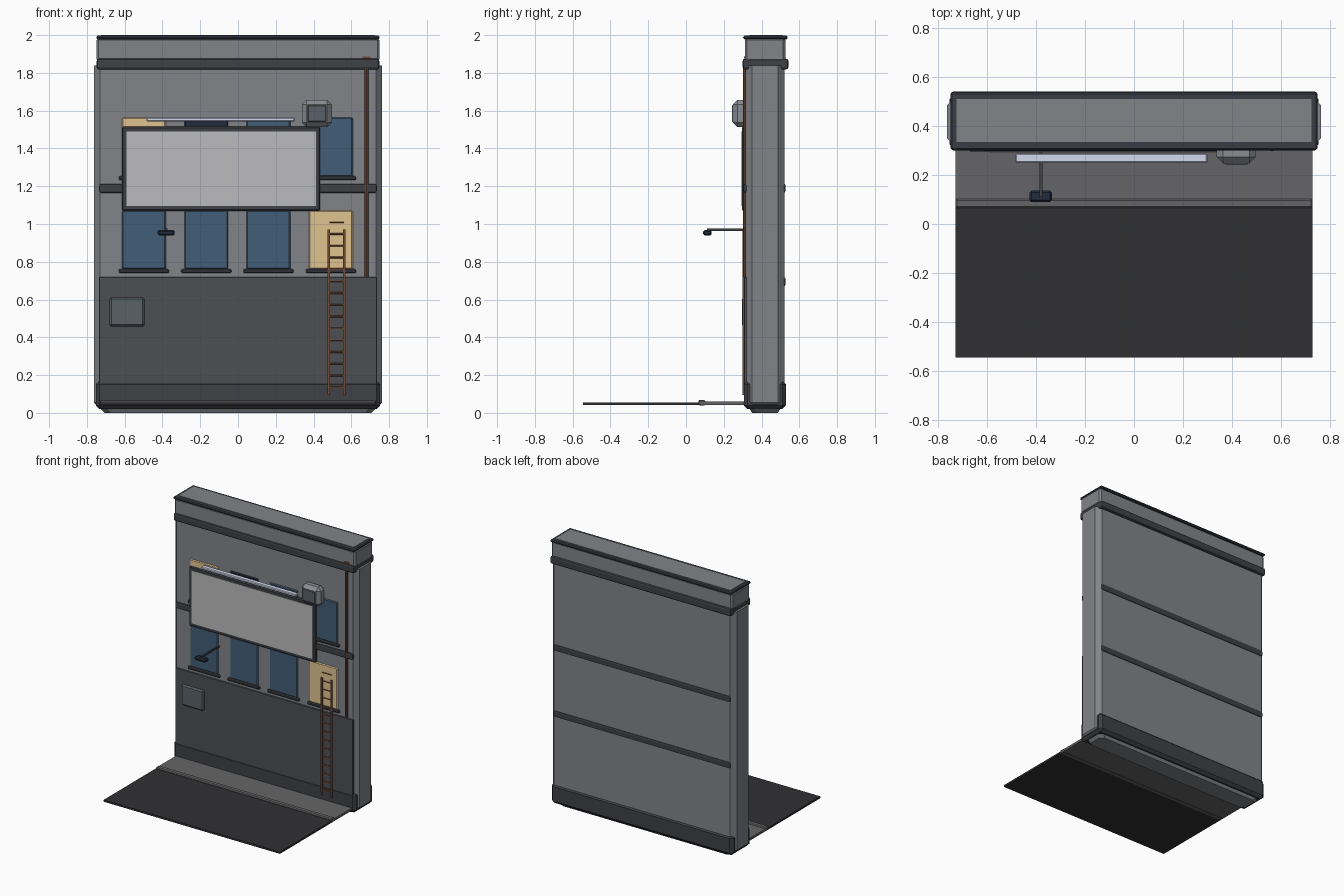
import bpy, bmesh
from mathutils import Vector

if "Cube" in bpy.data.objects:
    bpy.data.objects.remove(bpy.data.objects["Cube"])

mats = {}


def paint(ob, name, rgb):
    if name not in mats:
        mats[name] = bpy.data.materials.new(name)
        mats[name].diffuse_color = (*rgb, 1)
    ob.data.materials.append(mats[name])


WALL = ("wall_grey", (0.22, 0.23, 0.25))
LOW = ("lower_wall", (0.075, 0.077, 0.085))
TRIM = ("trim_grey", (0.05, 0.052, 0.06))
CAP = ("cap_slate", (0.04, 0.045, 0.06))
PAVE = ("pavement", (0.13, 0.13, 0.135))
ROAD = ("road", (0.03, 0.03, 0.033))
GLASS = ("window_blue", (0.055, 0.11, 0.18))
LIT = ("window_lit", (0.75, 0.55, 0.28))
DARK = ("window_dark", (0.015, 0.025, 0.045))
RUST = ("rust", (0.17, 0.07, 0.035))
SCREEN = ("sign_panel", (0.5, 0.5, 0.51))
TUBE = ("light_tube", (0.65, 0.7, 0.85))
METAL = ("metal", (0.25, 0.27, 0.29))
METER = ("panel_blue_grey", (0.1, 0.12, 0.14))


def finish(bm, name, mat):
    bmesh.ops.recalc_face_normals(bm, faces=bm.faces)
    me = bpy.data.meshes.new(name)
    bm.to_mesh(me)
    bm.free()
    ob = bpy.data.objects.new(name, me)
    bpy.context.collection.objects.link(ob)
    paint(ob, *mat)
    return ob


def box(name, x, y, z, mat, bevel=0.0, segments=1):
    """Box from (min, max) ranges, with an optional bevel."""
    bm = bmesh.new()
    bmesh.ops.create_cube(bm, size=1)
    for v in bm.verts:
        v.co = Vector([(r[0] + r[1]) / 2 + c * (r[1] - r[0]) for r, c in zip((x, y, z), v.co)])
    ob = finish(bm, name, mat)
    if bevel:
        m = ob.modifiers.new("Bevel", "BEVEL")
        m.width, m.segments = bevel, segments
    return ob


def rod(name, a, b, r, mat, sides=8):
    """Cylinder between two points."""
    a, b = Vector(a), Vector(b)
    bm = bmesh.new()
    bmesh.ops.create_cone(bm, cap_ends=True, segments=sides, radius1=r, radius2=r, depth=(b - a).length)
    bmesh.ops.rotate(bm, verts=bm.verts, matrix=(b - a).to_track_quat("Z", "Y").to_matrix())
    bmesh.ops.translate(bm, verts=bm.verts, vec=(a + b) / 2)
    return finish(bm, name, mat)


# wall block: chamfered plan, tapered foot
bm = bmesh.new()
plan = [(-0.73, -0.103), (0.73, -0.103), (0.763, -0.068), (0.763, 0.068),
        (0.73, 0.103), (-0.73, 0.103), (-0.763, 0.068), (-0.763, -0.068)]
rings = [[bm.verts.new((px * sx, 0.418 + py * sy, z)) for px, py in plan]
         for z, sx, sy in ((0, 0.925, 0.66), (0.055, 1, 1), (1.84, 1, 1))]
for lo, hi in zip(rings, rings[1:]):
    for i in range(8):
        j = (i + 1) % 8
        bm.faces.new((lo[i], lo[j], hi[j], hi[i]))
bm.faces.new(rings[0])
bm.faces.new(rings[-1])
finish(bm, "wall_block", WALL)

# plinth, lower facing, floor bands
box("plinth", (-0.753, 0.753), (0.306, 0.53), (0.02, 0.17), TRIM, 0.02)
box("lower_facing", (-0.735, 0.735), (0.308, 0.33), (0.06, 0.72), LOW, 0.003)
for z in (0.67, 1.165):
    box("floor_band", (-0.735, 0.735), (0.31 if z < 1 else 0.304, 0.527), (z, z + 0.048), TRIM, 0.01, 2)

# cornice, parapet and roof cap
box("cornice", (-0.748, 0.748), (0.3, 0.542), (1.818, 1.875), TRIM, 0.012, 2)
box("parapet", (-0.75, 0.75), (0.312, 0.526), (1.86, 1.985), WALL, 0.012)
box("roof_cap", (-0.75, 0.75), (0.303, 0.537), (1.978, 1.997), CAP, 0.006)
box("roof_panel", (-0.725, 0.725), (0.335, 0.51), (1.98, 2.0), WALL)

# pavement, kerb and road
box("pavement", (-0.73, 0.73), (0.08, 0.34), (0.042, 0.06), PAVE)
box("kerb", (-0.73, 0.73), (0.065, 0.103), (0.04, 0.068), PAVE, 0.006)
box("road", (-0.73, 0.73), (-0.546, 0.08), (0.042, 0.056), ROAD)

# two rows of windows with sills
for row, z in enumerate((0.76, 1.252)):
    for col, x in enumerate((-0.498, -0.168, 0.161, 0.492)):
        mat = LIT if (row, col) in ((0, 3), (1, 0)) else DARK if (row, col) == (1, 1) else GLASS
        box("window", (x - 0.116, x + 0.116), (0.308, 0.325), (z, z + 0.312), mat, 0.006)
        box("window_sill", (x - 0.133, x + 0.133), (0.301, 0.325), (z - 0.02, z + 0.002), TRIM, 0.006)

# large sign with lamp above
box("sign_frame", (-0.615, 0.435), (0.297, 0.325), (1.07, 1.515), TRIM, 0.006)
box("sign_panel", (-0.59, 0.412), (0.293, 0.31), (1.095, 1.49), SCREEN)
box("sign_light", (-0.485, 0.3), (0.25, 0.288), (1.543, 1.563), TUBE, 0.005)

# air conditioner with front grille
box("air_unit", (0.338, 0.497), (0.248, 0.33), (1.513, 1.657), METAL, 0.025)
box("air_grille", (0.368, 0.467), (0.244, 0.26), (1.54, 1.63), METER, 0.004)

# meter box on lower wall
box("meter_box", (-0.68, -0.495), (0.297, 0.32), (0.457, 0.612), METER, 0.01)

# bracket lamp
box("lamp_arm", (-0.386, -0.374), (0.11, 0.32), (0.964, 0.976), TRIM)
box("lamp_head", (-0.427, -0.335), (0.09, 0.136), (0.94, 0.968), DARK, 0.008)

# drainpipe with outlet
rod("drainpipe", (0.68, 0.312, 0.72), (0.68, 0.312, 1.87), 0.0105, RUST)
box("pipe_outlet", (0.66, 0.702), (0.306, 0.33), (1.876, 1.887), RUST)

# ladder
for x in (0.481, 0.563):
    box("ladder_rail", (x - 0.006, x + 0.006), (0.298, 0.312), (0.095, 0.972), RUST)
for i in range(15):
    z = 1.01 - i * 0.0625
    rod("ladder_rung", (0.484, 0.305, z), (0.56, 0.305, z), 0.0045, RUST, 6)

for m in bpy.data.materials:
    if m.users and not m.is_grease_pencil:
        m.use_nodes = True
        m.node_tree.nodes["Principled BSDF"].inputs["Base Color"].default_value = m.diffuse_color
